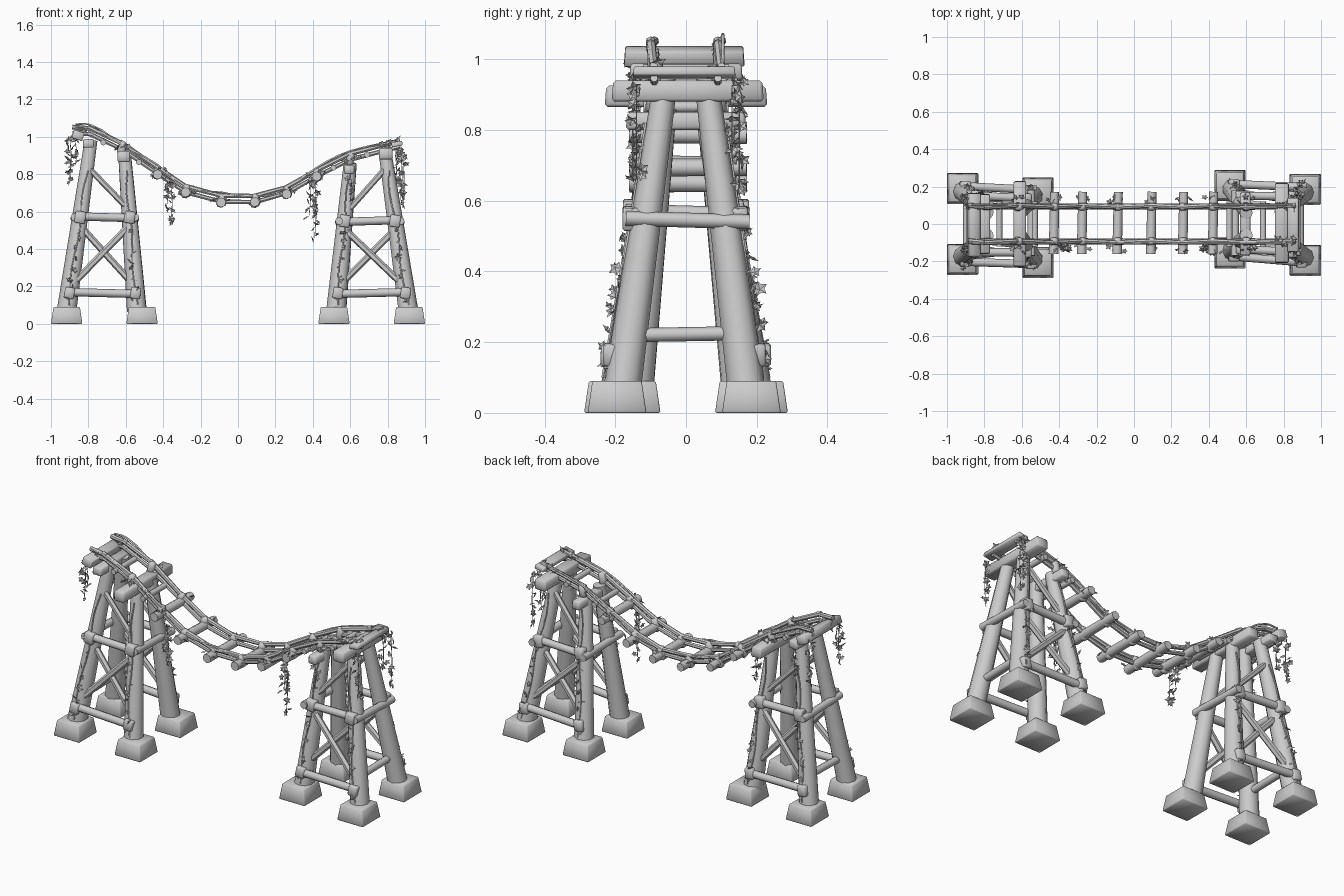
import bpy, bmesh, math, random
from mathutils import Vector, Matrix

if "Cube" in bpy.data.objects:
    bpy.data.objects.remove(bpy.data.objects["Cube"])

random.seed(4)
V = Vector


def finish(name, bm, smooth=True):
    me = bpy.data.meshes.new(name)
    bm.normal_update()
    bm.to_mesh(me)
    bm.free()
    ob = bpy.data.objects.new(name, me)
    bpy.context.collection.objects.link(ob)
    if smooth:
        bpy.context.view_layer.objects.active = ob
        bpy.ops.object.select_all(action='DESELECT')
        ob.select_set(True)
        bpy.ops.object.shade_smooth_by_angle(angle=math.radians(50))
    return ob


def pole(name, a, b, r1, r2=None, sides=8):
    a, b = V(a), V(b)
    d = b - a
    m = Matrix.Translation((a + b) / 2) @ d.to_track_quat('Z', 'Y').to_matrix().to_4x4()
    bm = bmesh.new()
    bmesh.ops.create_cone(bm, cap_ends=True, segments=sides, radius1=r1,
                          radius2=r1 if r2 is None else r2, depth=d.length, matrix=m)
    return finish(name, bm)


def block(name, loc, size, taper=1.0, bevel=0.004, tilt=0.0, turn=0.0):
    bm = bmesh.new()
    bmesh.ops.create_cube(bm, size=1)
    for v in bm.verts:
        k = taper if v.co.z > 0 else 1
        v.co = V((v.co.x * size[0] * k, v.co.y * size[1] * k, v.co.z * size[2]))
    bmesh.ops.bevel(bm, geom=bm.edges[:], offset=bevel, segments=1, affect='EDGES')
    bm.transform(Matrix.Translation(loc) @ Matrix.Rotation(turn, 4, 'Z') @ Matrix.Rotation(tilt, 4, 'Y'))
    return finish(name, bm)


def strand(name, pts, r, sides=1):
    cu = bpy.data.curves.new(name, 'CURVE')
    cu.dimensions = '3D'
    cu.bevel_depth, cu.bevel_resolution, cu.use_fill_caps = r, sides, True
    cu.resolution_u = 3
    sp = cu.splines.new('BEZIER')
    sp.bezier_points.add(len(pts) - 1)
    for p, c in zip(sp.bezier_points, pts):
        p.co = c
        p.handle_left_type = p.handle_right_type = 'AUTO'
    ob = bpy.data.objects.new(name, cu)
    bpy.context.collection.objects.link(ob)


def leaves(name, a, b, count, size, spread):
    # pointed, folded leaves scattered along a line
    bm = bmesh.new()
    a, b = V(a), V(b)
    for i in range(count):
        c = a.lerp(b, i / max(1, count - 1)) + V([random.uniform(-spread, spread) for _ in range(3)])
        rot = Matrix.Rotation(random.uniform(0, 6.28), 3, 'Z') @ Matrix.Rotation(random.uniform(-1.2, 1.2), 3, 'X')
        s = size * random.uniform(0.7, 1.2)
        mid = bm.verts.new(c + rot @ V((0, -0.25 * s, 0)))
        ring = []
        for k in range(10):
            t = k * math.pi / 5
            r = s * (0.8 if k % 2 == 0 else 0.45)
            ring.append(bm.verts.new(c + rot @ V((r * math.cos(t), 0, r * math.sin(t)))))
        for k in range(10):
            bm.faces.new((mid, ring[k], ring[(k + 1) % 10]))
    finish(name, bm, False)


# towers: (foot x, top x, top z) for outer and inner legs, foot y for front and back
TOWERS = {
    'left': dict(outer=(-0.915, -0.785, 0.98), inner=(-0.54, -0.605, 0.90),
                 fo=(-0.19, 0.19), fi=(-0.205, 0.165), mid=0.57),
    'right': dict(outer=(0.91, 0.785, 0.92), inner=(0.525, 0.60, 0.86),
                  fo=(-0.195, 0.185), fi=(-0.155, 0.205), mid=0.55)}

for side, t in TOWERS.items():
    for s, j in ((-1, 0), (1, 1)):
        line = {}
        for key, fk in (('outer', 'fo'), ('inner', 'fi')):
            x0, x1, top = t[key]
            y0 = t[fk][j]
            fx = math.copysign(0.916 if key == 'outer' else 0.513, x0)
            block(f'{side}_{key}_footing', (fx, y0, 0.045), (0.168, 0.166, 0.09), 0.84, 0.004)
            a, b = V((x0, y0 * 0.92, 0.07)), V((x1, s * 0.06, top))
            pole(f'{side}_{key}_leg', a, b, 0.054, 0.035, 9)
            at = lambda z, a=a, b=b: a.lerp(b, (z - a.z) / (b.z - a.z))
            line[key] = at
            # joint knots on the outside of the leg
            for z, r in ((0.165, 0.032), (t['mid'], 0.034)):
                c = at(z) + V((0, s * 0.038, 0))
                block(f'{side}_{key}_joint_knot', c, (r * 1.7, 0.06, r * 1.9), 0.95, 0.006, 0.15)
            # climbing vine and its leaves
            off = V((0, s * 0.046, 0))
            strand(f'{side}_{key}_vine',
                   [at(z) + off * (1.15 - z * .35) + V((0.008 * (-1) ** k, 0, 0))
                    for k, z in enumerate((0.1, 0.3, 0.5, 0.7, 0.82))], 0.004)
            leaves(f'{side}_{key}_vine_leaves', at(0.14) + off * 1.25, at(0.5) + off * 1.1, 8, 0.026, 0.014)
        o, i = line['outer'], line['inner']
        d = V((0, s * 0.04, 0))
        ext = V((math.copysign(0.03, t['outer'][0]), 0, 0))
        # long side rails and braces
        pole(f'{side}_lower_rail', o(0.17) + d + ext * .3, i(0.16) + d - ext * .3, 0.022)
        pole(f'{side}_middle_rail', o(t['mid'] + .005) + d + ext, i(t['mid'] - .005) + d - ext, 0.022)
        pole(f'{side}_cross_brace', o(0.2) + d * .5, i(t['mid'] - .04) + d * .5, 0.018, None, 6)
        pole(f'{side}_cross_brace', i(0.2) + d * .2, o(t['mid'] - .04) + d * .2, 0.018, None, 6)
        pole(f'{side}_upper_brace', i(t['mid'] + .04) + d * .4, o(0.84) + d * .4, 0.016, None, 6)
    # ties across the tower
    for key in ('outer', 'inner'):
        x0, x1, top = t[key]
        xa = lambda z: x0 + (x1 - x0) * (z - 0.07) / (top - 0.07)
        out = math.copysign(0.03, x0) * (1 if key == 'outer' else -1)
        m = t['mid']
        pole(f'{side}_{key}_tie', (xa(m) + out, -0.17, m), (xa(m) + out, 0.18, m - .01), 0.021)
        if key == 'outer':
            pole(f'{side}_low_tie', (xa(.22), -0.14, 0.22), (xa(.22), 0.14, 0.225), 0.02)

# cap beams
block('left_inner_cap', (-0.61, 0, 0.895), (0.068, 0.46, 0.06), 0.98, 0.008)
block('left_outer_cap', (-0.80, 0.0, 0.965), (0.06, 0.32, 0.045), 0.98, 0.006)
block('left_end_plank', (-0.855, -0.005, 1.008), (0.06, 0.34, 0.045), 0.98, 0.004, 0.3)
block('right_outer_cap', (0.79, 0.005, 0.91), (0.075, 0.43, 0.06), 0.98, 0.008)
block('right_inner_cap', (0.595, 0, 0.825), (0.055, 0.34, 0.05), 0.98, 0.008)
block('right_end_plank', (0.85, -0.005, 0.962), (0.06, 0.29, 0.025), 0.98, 0.004, -0.2)

# sagging rails: two layers of poles on each side
PATH = [(-0.87, 1.05), (-0.79, 1.045), (-0.62, 0.965), (-0.43, 0.835), (-0.28, 0.735), (-0.09, 0.685),
        (0.09, 0.683), (0.26, 0.73), (0.42, 0.82), (0.6, 0.91), (0.85, 0.975)]
for s in (-1, 1):
    for n, ((x0, z0), (x1, z1)) in enumerate(zip(PATH, PATH[1:])):
        e = (V((x1, 0, z1)) - V((x0, 0, z0))).normalized() * 0.015
        w = 0.005 * (-1) ** n
        pole('bridge_rail', V((x0, s * 0.095 + w, z0)) - e, V((x1, s * 0.095 - w, z1)) + e, 0.014, 0.012, 7)
        dz = V((0, 0, 0.032))
        pole('lower_bridge_rail', V((x0, s * 0.088, z0)) - e - dz, V((x1, s * 0.09, z1)) + e - dz, 0.013, 0.011, 7)
    strand('bridge_rope', [(x, s * 0.104, z + random.uniform(-.01, .02)) for x, z in PATH], 0.005)
    # rope knots and leaf bunches along the rail
    for x, z in PATH[2:10]:
        block('rope_knot', (x, s * 0.092, z - 0.025), (0.045, 0.045, 0.075), 0.9, 0.012, 0.2)
        leaves('rail_leaves', (x - .03, s * 0.13, z - .03), (x + .03, s * 0.14, z - .02), 3, 0.024, 0.015)
    leaves('left_top_leaves', (-0.88, s * 0.09, 0.98), (-0.82, s * 0.09, 1.04), 12, 0.028, 0.015)
    leaves('right_top_leaves', (0.76, s * 0.09, 0.95), (0.86, s * 0.09, 0.975), 9, 0.028, 0.015)

# rungs under the rails
for k, (x, z) in enumerate(PATH[3:9]):
    pole('bridge_rung', (x, -0.16, z - 0.036 + .005 * (k % 2)), (x + .006, 0.172, z - 0.036), 0.026, 0.024)
for x, z in ((-0.72, 0.97), (-0.53, 0.865), (0.51, 0.835), (0.69, 0.905)):
    pole('upper_rung', (x, -0.12, z), (x, 0.12, z), 0.016)

# hanging vines: x, y, top z, bottom z
for x, y, z1, z0 in ((-0.9, -0.13, 1.0, 0.78), (-0.87, -0.15, 0.97, 0.85), (-0.9, 0.14, 1.0, 0.76),
                     (-0.82, 0.16, 0.92, 0.78), (-0.36, -0.14, 0.76, 0.53), (-0.38, -0.12, 0.76, 0.64),
                     (0.41, -0.14, 0.77, 0.46), (0.38, -0.12, 0.77, 0.58), (0.87, -0.14, 0.93, 0.66),
                     (0.88, 0.15, 0.93, 0.62), (0.84, 0.13, 0.92, 0.72), (0.6, -0.15, 0.80, 0.66)):
    strand('hanging_vine', [(x, y, z1), (x + .008, y, (z1 + z0) / 2), (x, y, z0)], 0.002)
    leaves('hanging_leaves', (x, y, z1), (x, y, z0), int((z1 - z0) / 0.02), 0.026, 0.017)
